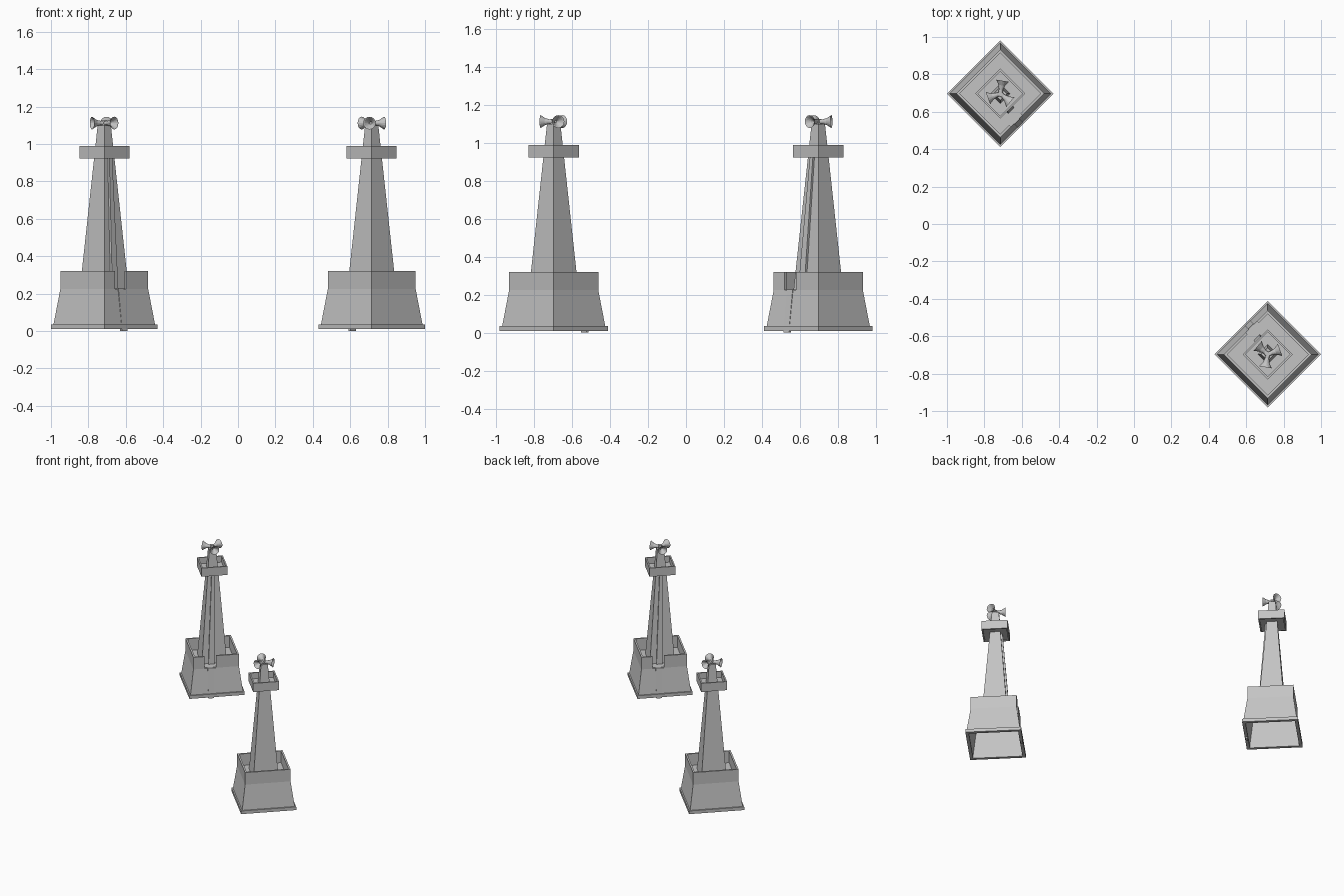
import bpy, bmesh
from math import radians, cos, sin, tau
from mathutils import Matrix, Vector

cube = bpy.data.objects.get("Cube")
if cube:
    bpy.data.objects.remove(cube, do_unlink=True)

GREY = (0.55, 0.55, 0.55, 1)
stone = bpy.data.materials.new("plain_grey")
stone.use_nodes = True
stone.diffuse_color = GREY
stone.node_tree.nodes["Principled BSDF"].inputs["Base Color"].default_value = GREY


def loft(name, rings, place, closed=False):
    """Skin a list of point rings; a closed loft joins its last ring to its first."""
    bm = bmesh.new()
    rows = [[bm.verts.new(p) for p in ring] for ring in rings]
    pairs = list(zip(rows, rows[1:])) + ([(rows[-1], rows[0])] if closed else [])
    for a, b in pairs:
        for i in range(len(a)):
            j = (i + 1) % len(a)
            bm.faces.new((a[i], a[j], b[j], b[i]))
    if not closed:
        bm.faces.new(rows[0])
        bm.faces.new(rows[-1])
    bmesh.ops.recalc_face_normals(bm, faces=bm.faces)
    mesh = bpy.data.meshes.new(name)
    bm.to_mesh(mesh)
    bm.free()
    mesh.materials.append(stone)
    obj = bpy.data.objects.new(name, mesh)
    obj.matrix_world = place
    bpy.context.collection.objects.link(obj)
    return obj


def rect(x0, x1, y0, y1, z):
    return [(x0, y0, z), (x1, y0, z), (x1, y1, z), (x0, y1, z)]


def squares(profile):
    return [rect(-h, h, -h, h, z) for h, z in profile]


def box(name, x0, x1, y0, y1, z0, z1, place):
    return loft(name, [rect(x0, x1, y0, y1, z) for z in (z0, z1)], place)


def horn(name, place):
    """Flared loudspeaker with a hollow mouth, pointing along local +x."""
    profile = [(0, 0.012), (0.02, 0.011), (0.045, 0.018), (0.07, 0.034),
               (0.067, 0.029), (0.045, 0.012), (0.03, 0.006)]
    rings = [[(x, r * cos(tau * i / 16), r * sin(tau * i / 16)) for i in range(16)]
             for x, r in profile]
    loft(name, rings, place)


def tower(tag, x, y, angle):
    place = Matrix.Translation((x, y, 0)) @ Matrix.Rotation(radians(angle), 4, "Z")

    # Hollow sloping base with a foot rim, and the deck that closes it
    loft(tag + "_base", squares([(0.2015, 0.01), (0.2015, 0.035), (0.192, 0.035),
                                 (0.166, 0.225), (0.152, 0.225), (0.178, 0.035),
                                 (0.178, 0.01)]), place, closed=True)
    loft(tag + "_deck", squares([(0.158, 0.212), (0.158, 0.228)]), place)

    # Deck parapet, with a gap above the steps on the front wall
    out, inn, z0, z1 = 0.166, 0.153, 0.225, 0.32
    box(tag + "_parapet_front_a", inn, out, -out, -0.085, z0, z1, place)
    box(tag + "_parapet_front_b", inn, out, 0, out, z0, z1, place)
    box(tag + "_parapet_back", -out, -inn, -out, out, z0, z1, place)
    for side in (-1, 1):
        lo, hi = sorted((side * inn, side * out))
        box(tag + "_parapet_side", -inn, inn, lo, hi, z0, z1, place)

    # Access ladder board leaning on the base
    loft(tag + "_base_ladder", [rect(0.182, 0.198, -0.062, -0.022, 0),
                                rect(0.154, 0.169, -0.062, -0.022, 0.228)], place)

    # Tapering shaft and its ladder strip
    loft(tag + "_shaft", squares([(0.0925, 0.22), (0.025, 1.1)]), place)
    loft(tag + "_shaft_ladder", [rect(0.085, 0.106, -0.045, 0, 0.226),
                                 rect(0.03, 0.05, -0.012, 0.01, 0.93)], place)

    # Lookout platform: floor and surrounding wall
    loft(tag + "_lookout_floor", squares([(0.088, 0.928), (0.088, 0.942)]), place)
    loft(tag + "_lookout_wall", squares([(0.0945, 0.922), (0.0945, 0.99),
                                         (0.084, 0.99), (0.084, 0.922)]),
         place, closed=True)

    # Three loudspeakers on a short mast
    loft(tag + "_mast", squares([(0.014, 1.09), (0.012, 1.125)]), place)
    for k in range(3):
        turn = Matrix.Rotation(radians(5 + 120 * k), 4, "Z")
        horn(f"{tag}_horn_{k + 1}", place @ Matrix.Translation((0, 0, 1.112)) @ turn)


tower("right_tower", -0.715, 0.697, -45)
tower("left_tower", 0.715, -0.697, 135)
